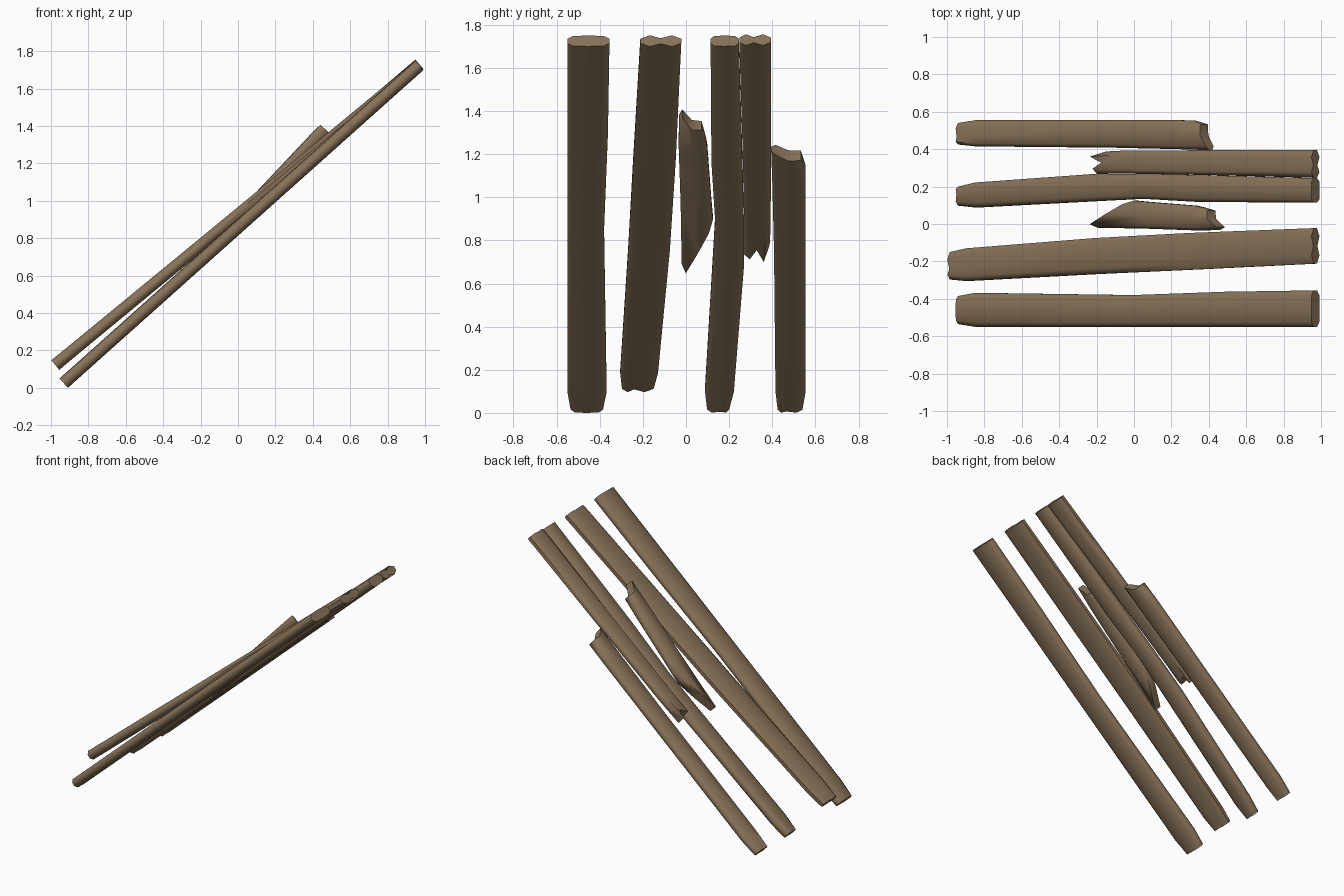
import bpy, bmesh, math

if "Cube" in bpy.data.objects:
    bpy.data.objects.remove(bpy.data.objects["Cube"])

wood = bpy.data.materials.new("weathered brown wood")
wood.diffuse_color = (0.25, 0.172, 0.1, 1)
wood.use_nodes = True
wood.node_tree.nodes["Principled BSDF"].inputs["Base Color"].default_value = wood.diffuse_color
HALF = 0.0335   # half thickness of every plank


def plank(name, a, b, stations, low_end=None, high_end=None):
    """Sweep a rounded flat section along the line a-b (x, z).
    stations: (x, y_min, y_max, groove depth, groove position);
    low_end / high_end: x of five columns across a broken end."""
    ang = math.atan2(b[1] - a[1], b[0] - a[0])
    slope = math.tan(ang)
    nx, nz = -math.sin(ang), math.cos(ang)
    bm = bmesh.new()
    rings = []
    for i, (x, y0, y1, g, m) in enumerate(stations):
        xs = [x] * 5
        if i == 0 and low_end:
            xs = low_end
        if i == len(stations) - 1 and high_end:
            xs = high_end
        q = 0.13 + 0.1 * g
        us = (0, q * 2 * m, m, 1 - q * 2 * (1 - m), 1)
        e = 0.92 + 0.08 * g
        vs = (0.4, e, 1 - 0.5 * g, e, 0.4)
        rows = []
        for side in (1, -1):
            row = []
            for px, u, v in zip(xs, us, vs):
                h = side * v * HALF
                z = a[1] + (px - a[0]) * slope
                row.append(bm.verts.new((px + nx * h, y0 + (y1 - y0) * u, z + nz * h)))
            rows.append(row)
        rings.append(rows[0] + rows[1][::-1])
    for r, s in zip(rings, rings[1:]):
        for k in range(10):
            j = (k + 1) % 10
            bm.faces.new((r[k], r[j], s[j], s[k]))
    for r in (rings[0], rings[-1]):
        for k in range(4):
            bm.faces.new((r[k], r[k + 1], r[8 - k], r[9 - k]))
    bmesh.ops.recalc_face_normals(bm, faces=bm.faces)
    me = bpy.data.meshes.new(name)
    bm.to_mesh(me)
    bm.free()
    me.materials.append(wood)
    ob = bpy.data.objects.new(name, me)
    bpy.context.collection.objects.link(ob)
    bpy.ops.object.select_all(action='DESELECT')
    ob.select_set(True)
    bpy.context.view_layer.objects.active = ob
    bpy.ops.object.shade_smooth_by_angle(angle=math.radians(58))


foot, head = (-0.932, 0.025), (0.97, 1.725)

# Whole planks
plank("front_plank", foot, head, [
    (-0.932, -0.535, -0.385, 0, .5), (-0.84, -0.55, -0.368, 0, .5),
    (0.0, -0.55, -0.38, 0, .5), (0.5, -0.55, -0.362, 0, .5),
    (0.97, -0.55, -0.355, 0, .5)])
plank("lifted_grooved_plank", (-0.977, 0.122), head, [
    (-0.977, -0.297, -0.15, 1, .38), (-0.89, -0.305, -0.13, .6, .4),
    (-0.2, -0.268, -0.075, .25, .5), (0.3, -0.245, -0.048, .25, .5),
    (0.97, -0.212, -0.022, 1, .5)])
plank("middle_plank", foot, head, [
    (-0.932, 0.098, 0.2, .4, .6), (-0.84, 0.088, 0.222, .3, .6),
    (-0.2, 0.122, 0.268, .2, .5), (0.05, 0.135, 0.268, 0, .5),
    (0.35, 0.118, 0.262, 0, .5), (0.97, 0.114, 0.245, 0, .5)])

# Broken plank halves
plank("broken_upper_plank", (-0.215, 0.725), (0.97, 1.73), [
    (-0.2, 0.268, 0.388, 1, .5), (-0.06, 0.27, 0.392, .5, .5),
    (0.4, 0.262, 0.395, .4, .45), (0.97, 0.247, 0.395, 1, .45)],
    low_end=(-0.19, -0.2, -0.165, -0.215, -0.14))
plank("broken_lower_plank", foot, head, [
    (-0.932, 0.425, 0.54, .5, .35), (-0.84, 0.415, 0.555, .3, .35),
    (-0.1, 0.408, 0.555, 0, .5), (0.25, 0.4, 0.555, 0, .5),
    (0.4, 0.395, 0.553, 0, .5)],
    high_end=(0.41, 0.405, 0.375, 0.375, 0.32))

# Loose splinter between the planks
plank("loose_splinter", (-0.215, 0.668), (0.462, 1.385), [
    (-0.2, -0.02, 0.125, 0, .5), (0.08, -0.025, 0.118, 0, .5),
    (0.33, -0.034, 0.098, 0, .5), (0.46, -0.033, 0.088, 0, .5)],
    low_end=(-0.185, -0.215, -0.13, -0.04, 0.01),
    high_end=(0.45, 0.463, 0.415, 0.412, 0.37))
